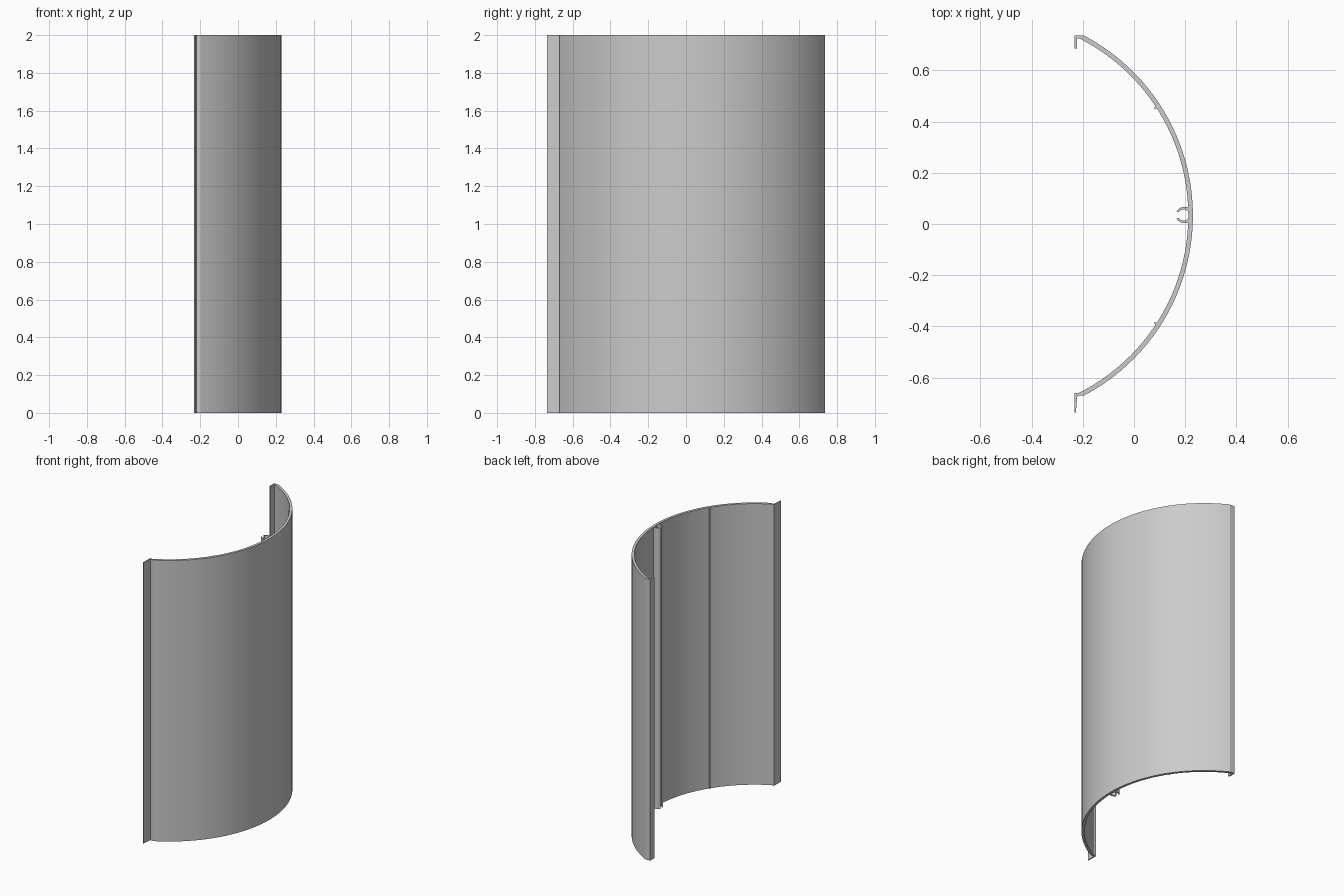
import bpy
import bmesh
from math import asin, cos, sin, radians, pi

cube = bpy.data.objects.get("Cube")
if cube:
    bpy.data.objects.remove(cube, do_unlink=True)

HEIGHT = 2.0
R_OUT, R_IN = 0.793, 0.775       # curved wall radii
CX, CY = -0.563, 0.033           # centre of the wall curve
SEGMENTS = 48

grey = bpy.data.materials.new("satin grey")
grey.use_nodes = True
colour = (0.6, 0.6, 0.6, 1)
grey.diffuse_color = colour
grey.node_tree.nodes["Principled BSDF"].inputs["Base Color"].default_value = colour


def arc(cx, cy, radius, start, end, steps):
    """Points along an arc, angles in radians."""
    angles = [start + (end - start) * i / steps for i in range(steps + 1)]
    return [(cx + radius * cos(a), cy + radius * sin(a)) for a in angles]


def extrude(name, outline):
    """Extrude a closed plan outline over the full height."""
    bm = bmesh.new()
    face = bm.faces.new([bm.verts.new((x, y, 0)) for x, y in outline])
    result = bmesh.ops.extrude_face_region(bm, geom=[face], use_keep_orig=True)
    top = [v for v in result["geom"] if isinstance(v, bmesh.types.BMVert)]
    bmesh.ops.translate(bm, verts=top, vec=(0, 0, HEIGHT))
    bmesh.ops.recalc_face_normals(bm, faces=bm.faces)
    mesh = bpy.data.meshes.new(name)
    bm.to_mesh(mesh)
    bm.free()
    mesh.materials.append(grey)
    obj = bpy.data.objects.new(name, mesh)
    bpy.context.collection.objects.link(obj)
    bpy.ops.object.select_all(action="DESELECT")
    obj.select_set(True)
    bpy.context.view_layer.objects.active = obj
    bpy.ops.object.shade_smooth_by_angle(angle=radians(20))
    return obj


# Curved wall with its two edge flanges, both lips pointing to the front
a_out = asin(0.703 / R_OUT)
a_in = asin(0.692 / R_IN)
wall = arc(CX, CY, R_OUT, -a_out, a_out, SEGMENTS)
back_flange = [(-0.232, 0.736), (-0.232, 0.685), (-0.222, 0.685), (-0.222, 0.725)]
inner = arc(CX, CY, R_IN, a_in, -a_in, SEGMENTS)
front_flange = [(-0.232, -0.659), (-0.232, -0.736), (-0.227, -0.736), (-0.221, -0.67)]
extrude("curved_panel", wall + back_flange + inner + front_flange)

# C-shaped screw channel on the inside of the wall
X, Y = 0.194, 0.035
outer_top = arc(X, Y, 0.031, radians(155), pi / 2, 6)
back = [(0.219, Y + 0.031), (0.219, Y - 0.031)]
outer_bottom = arc(X, Y, 0.031, -pi / 2, radians(-155), 6)
bore = arc(X, Y, 0.022, radians(-150), radians(150), 24)
extrude("screw_channel", outer_top + back + outer_bottom + bore)

# Small locating ribs on the inner face
for side, name in ((1, "back_rib"), (-1, "front_rib")):
    mid = side * asin(0.423 / R_IN)
    polar = [(R_IN + 0.005, -0.009), (R_IN - 0.009, -0.003),
             (R_IN - 0.009, 0.003), (R_IN + 0.005, 0.009)]
    extrude(name, [(CX + r * cos(mid + d), CY + r * sin(mid + d)) for r, d in polar])
